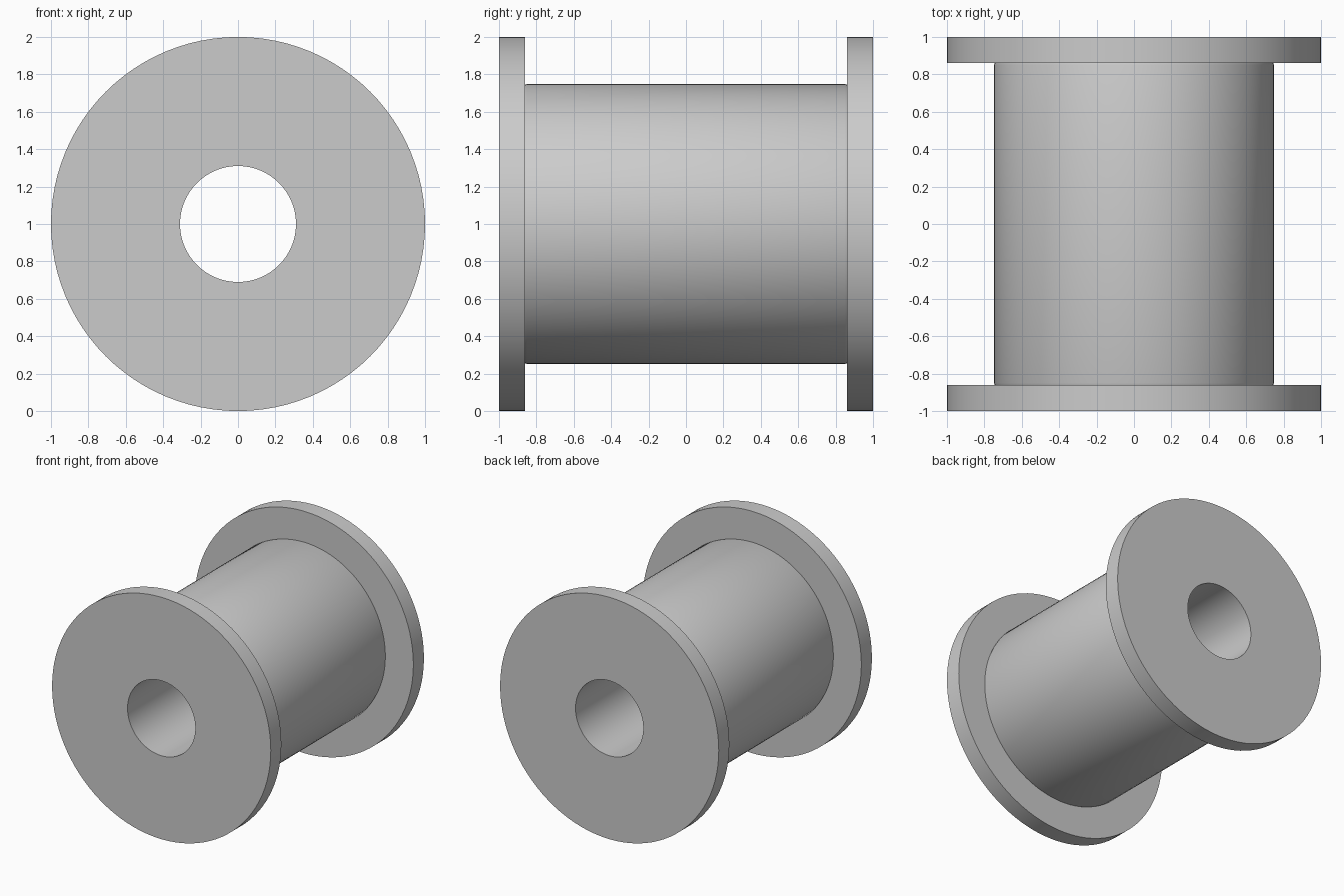
import bpy
import bmesh
from math import cos, sin, pi, radians

cube = bpy.data.objects.get("Cube")
if cube:
    bpy.data.objects.remove(cube, do_unlink=True)

SIDES = 96
BORE, BARREL, NECK, FLANGE = 0.31, 0.748, 0.744, 1.0
FLANGE_IN, NECK_END = 0.862, 0.85

grey = bpy.data.materials.new("plain grey")
grey.use_nodes = True
colour = (0.6, 0.6, 0.6, 1)
grey.diffuse_color = colour
grey.node_tree.nodes["Principled BSDF"].inputs["Base Color"].default_value = colour


def lathe(name, profile):
    """Turn a closed (radius, y) outline around the horizontal axis."""
    bm = bmesh.new()
    rings = []
    for i in range(SIDES):
        a = 2 * pi * i / SIDES
        rings.append([bm.verts.new((r * cos(a), y, 1 + r * sin(a)))
                      for r, y in profile])
    n = len(profile)
    for i in range(SIDES):
        here, after = rings[i], rings[(i + 1) % SIDES]
        for j in range(n):
            k = (j + 1) % n
            bm.faces.new((here[j], here[k], after[k], after[j]))
    bmesh.ops.recalc_face_normals(bm, faces=bm.faces)
    mesh = bpy.data.meshes.new(name)
    bm.to_mesh(mesh)
    bm.free()
    mesh.materials.append(grey)
    obj = bpy.data.objects.new(name, mesh)
    bpy.context.collection.objects.link(obj)
    bpy.ops.object.select_all(action="DESELECT")
    obj.select_set(True)
    bpy.context.view_layer.objects.active = obj
    bpy.ops.object.shade_smooth_by_angle(angle=radians(30))
    return obj


# Half outline: bore, end face, flange rim, inner flange face, barrel
half = [(BORE, 1), (FLANGE, 1), (FLANGE, FLANGE_IN), (NECK, FLANGE_IN),
        (BARREL, NECK_END)]
lathe("flanged_spool", half + [(r, -y) for r, y in reversed(half)])
